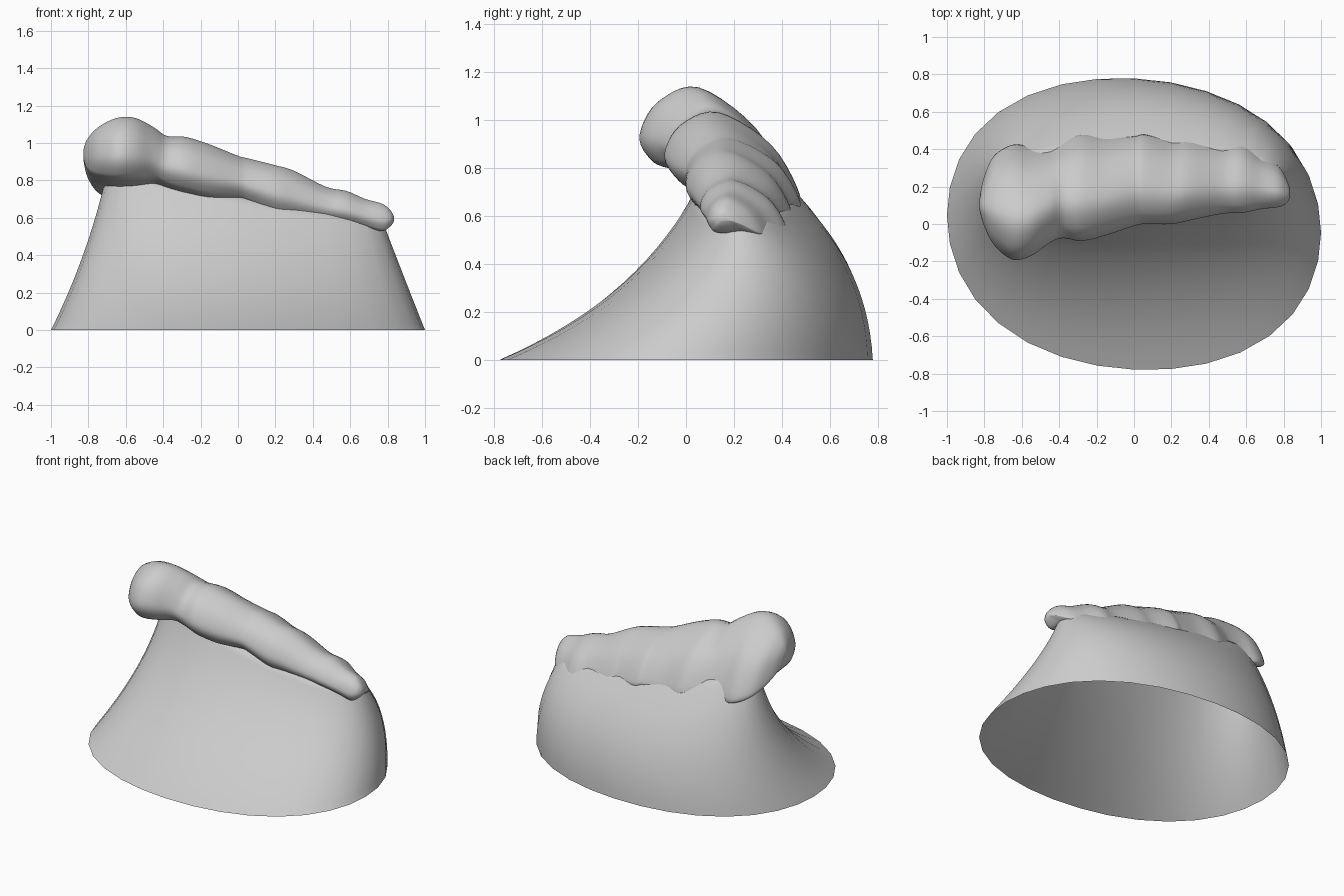
import bpy, bmesh
from math import sin, cos, pi
from mathutils import Vector

if "Cube" in bpy.data.objects:
    bpy.data.objects.remove(bpy.data.objects["Cube"])


def catmull(pts, n, closed=False):
    """Smooth interpolating curve through points."""
    out, k = [], len(pts)
    for i in range(k if closed else k - 1):
        idx = [i - 1, i, i + 1, i + 2]
        a, b, c, d = [pts[j % k] if closed else pts[min(max(j, 0), k - 1)] for j in idx]
        for s in range(n):
            t = s / n
            out.append(0.5 * (2 * b + (c - a) * t + (2 * a - 5 * b + 4 * c - d) * t * t
                              + (3 * b - a - 3 * c + d) * t ** 3))
    if not closed:
        out.append(pts[-1])
    return out


def loft(name, rings, cap_start, cap_end):
    bm = bmesh.new()
    vs = [[bm.verts.new(p) for p in r] for r in rings]
    n = len(rings[0])
    for a, b in zip(vs, vs[1:]):
        for i in range(n):
            j = (i + 1) % n
            bm.faces.new((a[i], a[j], b[j], b[i]))
    for cap, ring in ((cap_start, vs[0]), (cap_end, vs[-1])):
        if cap:
            c = bm.verts.new(sum((v.co for v in ring), Vector()) / n)
            for i in range(n):
                bm.faces.new((ring[i], ring[(i + 1) % n], c))
    bmesh.ops.recalc_face_normals(bm, faces=bm.faces)
    for f in bm.faces:
        f.smooth = True
    me = bpy.data.meshes.new(name)
    bm.to_mesh(me)
    bm.free()
    ob = bpy.data.objects.new(name, me)
    bpy.context.collection.objects.link(ob)
    return ob


# Hollow skirt: slightly skewed, squarish oval foot sweeping up to a slanted ridge
SEG, STEPS = 32, 16
skirt = [[] for _ in range(STEPS + 1)]
for i in range(SEG):
    a = 2 * pi * i / SEG
    q = sin(2 * a) ** 2
    c, s, k = cos(a), sin(a), sin(a - 0.06)
    foot = Vector((c, 0.78 * k, 0)) * (1 + 0.025 * q)
    m, u = 1 + 0.03 * q, 1 + 0.05 * q
    mid = Vector((0.04 + 0.84 * c * m, 0.285 + 0.02 * c + 0.47 * k * m,
                  0.35 - 0.05 * c + 0.09 * s))
    top = Vector((0.04 + 0.74 * c * u, 0.235 + 0.005 * c + 0.18 * k * u,
                  0.705 - 0.14 * c - 0.01 * s))
    for r in range(STEPS + 1):
        t = r / STEPS
        skirt[r].append(foot * (1 - t) ** 2 + mid * 2 * t * (1 - t) + top * t * t)
loft("skirt", skirt, False, True)

# Lumpy crest rows: x, front y, top z, front bottom z, back y, back tail z
ROWS = [
    (-.825, .07, .97, .91, .14, .90), (-.805, .0, 1.02, .86, .24, .82),
    (-.75, -.11, 1.08, .82, .36, .74), (-.65, -.19, 1.13, .80, .42, .69),
    (-.55, -.17, 1.13, .80, .41, .68), (-.45, -.1, 1.08, .80, .41, .69),
    (-.38, -.075, 1.035, .77, .435, .69), (-.28, -.09, 1.03, .74, .475, .66),
    (-.15, -.06, .99, .71, .46, .65), (0, -.01, .93, .70, .465, .65),
    (.06, .0, .915, .68, .475, .635), (.2, .0, .88, .63, .44, .61),
    (.3, .02, .85, .61, .445, .58), (.47, .055, .765, .585, .41, .555),
    (.58, .06, .742, .57, .425, .515), (.68, .08, .70, .55, .36, .52),
    (.77, .09, .675, .53, .31, .525), (.815, .11, .64, .555, .24, .56),
    (.833, .14, .61, .58, .19, .58)]
sections = []
for x, yf, zt, zb, yb, zk in ROWS:
    w, h = yb - yf, zt - zb
    top_y = yf + 0.40 * w
    pts = [(yf, zb + .42 * h), (yf + .12 * w, zt - .18 * h), (top_y, zt),
           ((top_y + yb) / 2 + .09 * w, (zt + zk) / 2 + .09 * w),
           (yb, zk + .05 * w), (yb - .08 * w, zk),
           (yb - .35 * w, (zk + zb) / 2 + .02 * w),
           (yf + .2 * w, zb), (yf + .06 * w, zb + .14 * h)]
    sections.append(catmull([Vector((x, y, z)) for y, z in pts], 5, True))
columns = [catmull(list(col), 4) for col in zip(*sections)]
loft("crest", [list(r) for r in zip(*columns)], True, True)
